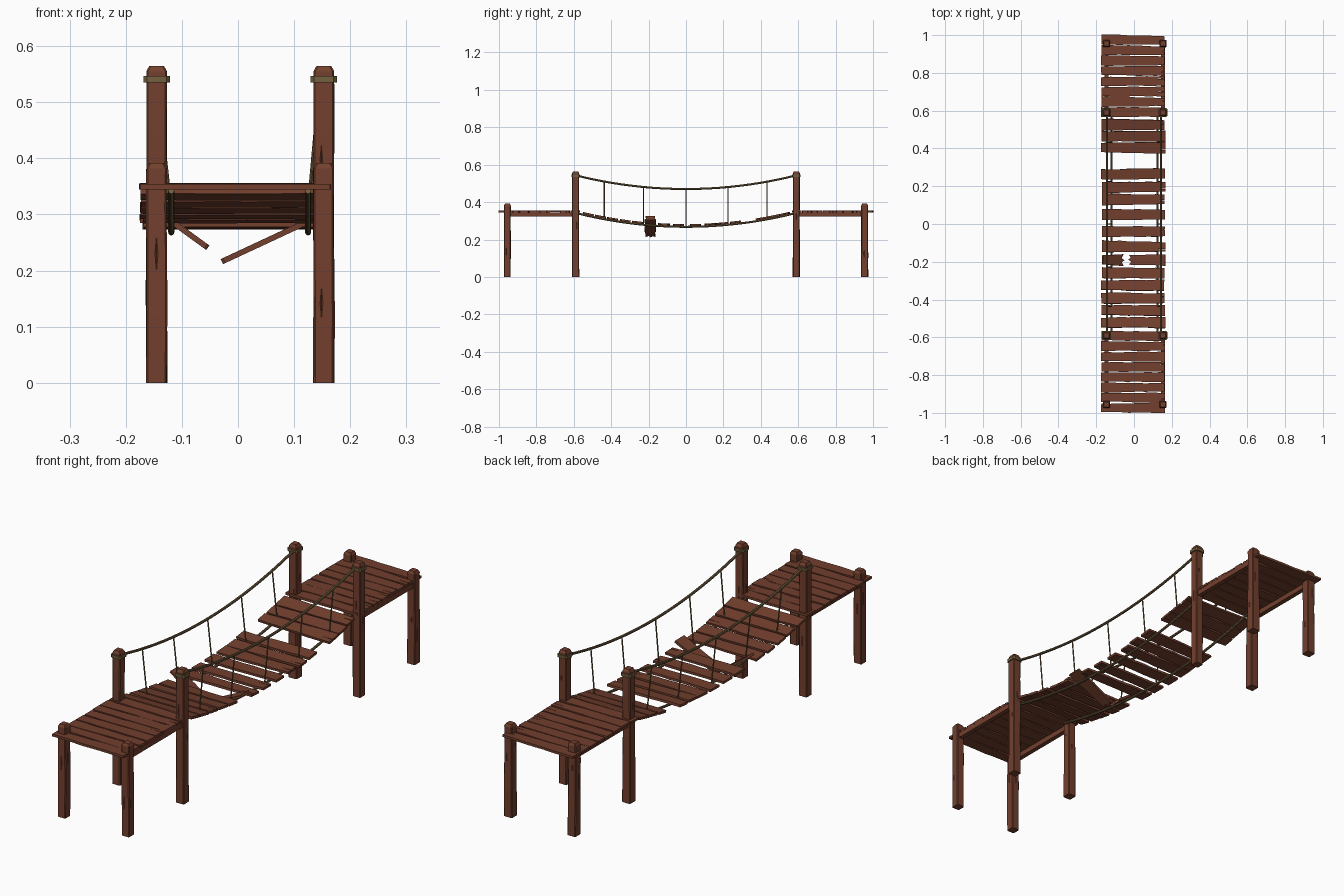
import bpy, bmesh, math, random
from mathutils import Matrix, Vector

random.seed(7)
scene = bpy.context.scene
if "Cube" in bpy.data.objects:
    bpy.data.objects.remove(bpy.data.objects["Cube"])


def make_material(name, rgb):
    mat = bpy.data.materials.new(name)
    mat.use_nodes = True
    mat.diffuse_color = (*rgb, 1)
    mat.node_tree.nodes["Principled BSDF"].inputs["Base Color"].default_value = (*rgb, 1)
    return mat


WOOD = make_material("reddish brown wood", (0.17, 0.05, 0.027))
ROPE = make_material("olive tan rope", (0.17, 0.115, 0.05))
POST_X = {"right": -0.145, "left": 0.153}
TOWER_Y, END_Y = 0.59, 0.955


def jitter(amount):
    return random.uniform(-amount, amount)


def finish(bm, name, mat):
    bmesh.ops.recalc_face_normals(bm, faces=bm.faces)
    mesh = bpy.data.meshes.new(name)
    bm.to_mesh(mesh)
    bm.free()
    mesh.materials.append(mat)
    obj = bpy.data.objects.new(name, mesh)
    scene.collection.objects.link(obj)
    return obj


def chamfered_ring(bm, cx, cy, z, half, chamfer):
    inner = half - chamfer
    corners = [(half, inner), (inner, half), (-inner, half), (-half, inner),
               (-half, -inner), (-inner, -half), (inner, -half), (half, -inner)]
    return [bm.verts.new((cx + x, cy + y, z)) for x, y in corners]


def bridge_rings(bm, a, b):
    for i in range(len(a)):
        j = (i + 1) % len(a)
        bm.faces.new((a[i], a[j], b[j], b[i]))


def post(name, cx, cy, height):
    """Square chamfered post, slightly wavy, with a bevelled head and splits."""
    bm = bmesh.new()
    rings = []
    for t in (0, 0.3, 0.55, 0.8):
        rings.append(chamfered_ring(bm, cx + jitter(0.0008), cy + jitter(0.0008),
                                    t * height, 0.0185 + jitter(0.0008), 0.003))
    rings.append(chamfered_ring(bm, cx, cy, height - 0.01, 0.0185, 0.003))
    rings.append(chamfered_ring(bm, cx, cy, height, 0.013, 0.003))
    for a, b in zip(rings, rings[1:]):
        bridge_rings(bm, a, b)
    bm.faces.new(rings[0])
    bm.faces.new(rings[-1])
    obj = finish(bm, name, WOOD)

    # Long lens-shaped splits cut into the sides
    cut = bmesh.new()
    for side in range(4):
        angle = side * math.pi / 2
        z = height * random.uniform(0.3, 0.8)
        centre = Vector((cx + 0.019 * math.cos(angle) + jitter(0.006) * math.sin(angle),
                         cy + 0.019 * math.sin(angle) + jitter(0.006) * math.cos(angle), z))
        shape = Matrix.Translation(centre) @ Matrix.Diagonal((0.003, 0.003, 0.035, 1))
        bmesh.ops.create_cone(cut, segments=4, radius1=1, radius2=0, depth=1, cap_ends=True,
                              matrix=shape @ Matrix.Translation((0, 0, 0.5)))
        bmesh.ops.create_cone(cut, segments=4, radius1=0, radius2=1, depth=1, cap_ends=True,
                              matrix=shape @ Matrix.Translation((0, 0, -0.5)))
    bmesh.ops.remove_doubles(cut, verts=cut.verts, dist=1e-5)
    seen = {}
    for face in list(cut.faces):
        key = frozenset(face.verts)
        seen.setdefault(key, []).append(face)
    inner = [f for f in cut.faces if abs(f.normal.z) > 0.99]
    bmesh.ops.delete(cut, geom=inner, context="FACES_ONLY")
    cutter = finish(cut, name + "_cutter", WOOD)
    cutter.hide_render = True
    mod = obj.modifiers.new("splits", "BOOLEAN")
    mod.operation = "DIFFERENCE"
    mod.object = cutter
    bpy.context.view_layer.objects.active = obj
    bpy.ops.object.modifier_apply(modifier=mod.name)
    bpy.data.objects.remove(cutter)


def plank(name, x0, x1, width, matrix, ragged=None):
    """Rough board: wavy long edges, sometimes a split in one end."""
    steps = 7
    xs = [x0 + (x1 - x0) * i / steps for i in range(steps + 1)]
    taper = jitter(0.004)
    half = [width / 2 + taper * (2 * i / steps - 1) for i in range(steps + 1)]
    outline = [(x, -h + jitter(0.002)) for x, h in zip(xs, half)]
    far = [(x, h + jitter(0.002)) for x, h in zip(xs, half)]
    split_y = jitter(width * 0.25)
    if ragged == "high":
        outline += [(x1 - 0.012, -0.012), (x1 + 0.004, -0.002), (x1 - 0.014, 0.01)]
    elif random.random() < 0.5:
        outline += [(x1, split_y - 0.0015), (x1 - 0.05, split_y), (x1, split_y + 0.0015)]
    outline += far[::-1]
    if ragged == "low":
        outline += [(x0 + 0.012, 0.012), (x0 - 0.004, 0.002), (x0 + 0.014, -0.01)]
    bm = bmesh.new()
    face = bm.faces.new([bm.verts.new((x, y, -0.005)) for x, y in outline])
    top = bmesh.ops.extrude_face_region(bm, geom=[face])["geom"]
    bmesh.ops.translate(bm, vec=(0, 0, 0.01),
                        verts=[v for v in top if isinstance(v, bmesh.types.BMVert)])
    bmesh.ops.transform(bm, matrix=matrix, verts=bm.verts)
    finish(bm, name, WOOD)


def rope(name, points, radius):
    curve = bpy.data.curves.new(name, "CURVE")
    curve.dimensions = "3D"
    curve.bevel_depth = radius
    curve.bevel_resolution = 2
    curve.use_fill_caps = True
    spline = curve.splines.new("POLY")
    spline.points.add(len(points) - 1)
    for p, co in zip(spline.points, points):
        p.co = (*co, 1)
    curve.materials.append(ROPE)
    obj = bpy.data.objects.new(name, curve)
    scene.collection.objects.link(obj)
    bpy.ops.object.select_all(action="DESELECT")
    obj.select_set(True)
    bpy.context.view_layer.objects.active = obj
    bpy.ops.object.convert(target="MESH")
    bpy.ops.object.shade_smooth_by_angle()


def sag(y, low, rise):
    return low + rise * (y / TOWER_Y) ** 2


# Posts, rope bindings and platform beams
for side, x in POST_X.items():
    for end, s in (("front", -1), ("back", 1)):
        post(f"{end}_{side}_tower_post", x, s * TOWER_Y, 0.565)
        post(f"{end}_{side}_end_post", x, s * END_Y, 0.392)

        bm = bmesh.new()
        lower = chamfered_ring(bm, x, s * TOWER_Y, 0.535, 0.0235, 0.006)
        upper = chamfered_ring(bm, x, s * TOWER_Y, 0.547, 0.0235, 0.006)
        bridge_rings(bm, lower, upper)
        bm.faces.new(lower)
        bm.faces.new(upper)
        finish(bm, f"{end}_{side}_rope_binding", ROPE)

        bm = bmesh.new()
        mid, span = s * (TOWER_Y + END_Y) / 2, END_Y - TOWER_Y
        bmesh.ops.create_cube(bm, size=1, matrix=Matrix.Translation((x, mid, 0.334))
                              @ Matrix.Diagonal((0.02, span, 0.022, 1)))
        finish(bm, f"{end}_{side}_platform_beam", WOOD)

# Platform planks
for end, s in (("front", -1), ("back", 1)):
    for i in range(8):
        y = s * (0.974 - i * 0.0545)
        place = (Matrix.Translation((0, y, 0.35 + jitter(0.001)))
                 @ Matrix.Rotation(jitter(0.012), 4, "Z"))
        plank(f"{end}_platform_plank_{i + 1}", -0.174 + jitter(0.002), 0.162 + jitter(0.003),
              0.049, place)

# Hanging bridge planks, with one missing and one broken
BRIDGE_Y = (0.525, 0.465, 0.405, 0.265, 0.195, 0.13, 0.05, -0.04, -0.12,
            -0.26, -0.325, -0.393, -0.457, -0.522)
for i, y in enumerate(BRIDGE_Y):
    slope = math.atan(2 * 0.074 * y / TOWER_Y ** 2)
    place = (Matrix.Translation((0, y, sag(y, 0.278, 0.074)))
             @ Matrix.Rotation(jitter(0.015), 4, "Z") @ Matrix.Rotation(slope, 4, "X"))
    plank(f"bridge_plank_{i + 1}", -0.172 + jitter(0.004), 0.164 + jitter(0.004), 0.055, place)

for name, x, z, angle, length, ragged in (
        ("broken_plank_right_half", -0.112, 0.283, math.radians(36), 0.068, "high"),
        ("broken_plank_left_half", 0.07, 0.262, math.radians(-25), 0.105, "low")):
    place = Matrix.Translation((x, -0.19, z)) @ Matrix.Rotation(angle, 4, "Y")
    plank(name, -length, length, 0.055, place, ragged)

# Handrail ropes, deck ropes and hangers
ys = [TOWER_Y * (i / 10 - 1) for i in range(21)]
for side, rail_x, deck_x in (("right", -0.142, -0.119), ("left", 0.143, 0.125)):
    rope(f"{side}_handrail_rope", [(rail_x, y, sag(y, 0.47, 0.073)) for y in ys], 0.0055)
    rope(f"{side}_deck_rope", [(deck_x, y, sag(y, 0.268, 0.074)) for y in ys], 0.0055)
    for i, y in enumerate((-0.437, -0.228, 0.0, 0.225, 0.432)):
        rope(f"{side}_hanger_rope_{i + 1}",
             [(rail_x, y, sag(y, 0.47, 0.073)), (deck_x, y, sag(y, 0.268, 0.074))], 0.0028)
